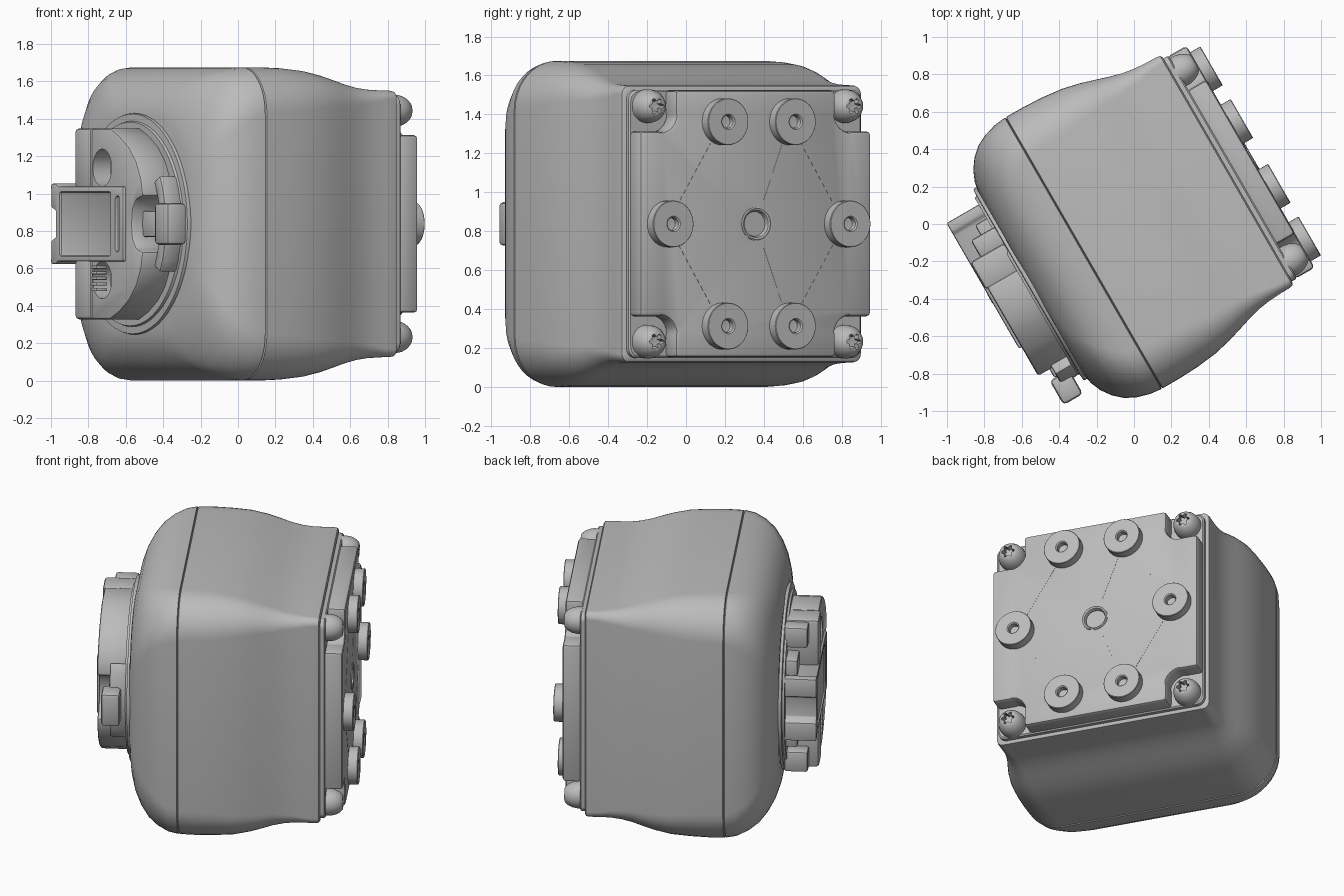
import bpy, bmesh, math
from mathutils import Matrix, Vector

if "Cube" in bpy.data.objects:
    bpy.data.objects.remove(bpy.data.objects["Cube"])

# Local frame: x runs along the housing axis, y across, z up
FRAME = Matrix.Translation((0, 0, 0.8375)) @ Matrix.Rotation(math.radians(30), 4, 'Z')

grey = bpy.data.materials.new("housing grey")
grey.use_nodes = True
grey.diffuse_color = (0.5, 0.5, 0.5, 1)
grey.node_tree.nodes["Principled BSDF"].inputs["Base Color"].default_value = (0.5, 0.5, 0.5, 1)


def finish(bm, name, bevel=0.0):
    bmesh.ops.recalc_face_normals(bm, faces=bm.faces)
    if bevel:
        sharp = [e for e in bm.edges if e.calc_face_angle(0) > 0.6]
        bmesh.ops.bevel(bm, geom=sharp, offset=bevel, segments=2, profile=0.5,
                        affect='EDGES', clamp_overlap=True)
    mesh = bpy.data.meshes.new(name)
    bm.to_mesh(mesh)
    bm.free()
    mesh.materials.append(grey)
    obj = bpy.data.objects.new(name, mesh)
    obj.matrix_world = FRAME
    bpy.context.collection.objects.link(obj)
    activate(obj)
    bpy.ops.object.shade_smooth_by_angle(angle=math.radians(32))
    return obj


def activate(obj):
    bpy.ops.object.select_all(action='DESELECT')
    obj.select_set(True)
    bpy.context.view_layer.objects.active = obj


def loft(name, rings):
    """Join rings of equal point count and cap both ends."""
    bm = bmesh.new()
    loops = [[bm.verts.new(p) for p in ring] for ring in rings]
    n = len(loops[0])
    for a, b in zip(loops, loops[1:]):
        for i in range(n):
            j = (i + 1) % n
            bm.faces.new((a[i], a[j], b[j], b[i]))
    bm.faces.new(loops[0])
    bm.faces.new(loops[-1])
    return finish(bm, name)


def rounded_square(x, half, radius, steps=10):
    pts = []
    for q in range(4):
        mid = math.radians(45 + 90 * q)
        cy = math.copysign(half - radius, math.cos(mid))
        cz = math.copysign(half - radius, math.sin(mid))
        for s in range(steps + 1):
            t = math.radians(90 * (q + s / steps))
            pts.append((x, cy + radius * math.cos(t), cz + radius * math.sin(t)))
    return pts


def lathe(name, profile, y=0, z=0, sides=40, star_after=99):
    """Turn (radius, x) pairs about the axis; later rings may be six-lobed."""
    rings = []
    for k, (r, x) in enumerate(profile):
        ring = []
        for i in range(sides):
            t = math.tau * i / sides
            rr = r * (1 + 0.25 * math.cos(6 * t)) if k >= star_after else r
            ring.append((x, y + rr * math.cos(t), z + rr * math.sin(t)))
        rings.append(ring)
    return loft(name, rings)


def prism(name, outline, x0, x1, bevel=0.012):
    bm = bmesh.new()
    a = [bm.verts.new((x0, y, z)) for y, z in outline]
    b = [bm.verts.new((x1, y, z)) for y, z in outline]
    bm.faces.new(a)
    bm.faces.new(b)
    for i in range(len(a)):
        j = (i + 1) % len(a)
        bm.faces.new((a[i], a[j], b[j], b[i]))
    return finish(bm, name, bevel)


def box(name, x0, x1, y0, y1, z0, z1, bevel=0.012):
    return prism(name, [(y0, z0), (y1, z0), (y1, z1), (y0, z1)], x0, x1, bevel)


def mirrored(half):
    return half + [(y, -z) for y, z in reversed(half) if abs(z) > 1e-6]


def cut(target, cutter):
    cutter.hide_render = True
    mod = target.modifiers.new("cut", 'BOOLEAN')
    mod.operation, mod.object, mod.solver = 'DIFFERENCE', cutter, 'EXACT'
    activate(target)
    bpy.ops.object.modifier_apply(modifier="cut")
    bpy.data.objects.remove(cutter)
    bpy.ops.object.shade_smooth_by_angle(angle=math.radians(32))


# Housing shells: (position, half size, corner radius), meeting at a seam
front = [(-.635, .57, .4), (-.625, .62, .4), (-.60, .68, .38), (-.56, .735, .35), (-.51, .78, .32),
         (-.45, .81, .29), (-.38, .83, .26), (-.315, .8375, .25), (-.31, .828, .24)]
rear = [(-.31, .828, .24), (-.305, .8375, .25), (-.2, .837, .24), (-.09, .832, .23), (.03, .818, .2),
        (.13, .795, .17), (.21, .77, .14), (.28, .748, .12), (.35, .729, .09), (.42, .718, .07),
        (.5, .713, .05), (.55, .712, .045), (.57, .708, .04), (.578, .695, .03)]
loft("front_shell", [rounded_square(*r) for r in front])
loft("rear_shell", [rounded_square(*r) for r in rear])

# Rear cover: thin flange, then a raised plate with notched corners
loft("cover_flange", [rounded_square(x, h, .05) for x, h in ((.57, .688), (.602, .688), (.61, .68))])
outline = []
for q in range(4):
    rot = Matrix.Rotation(math.radians(90 * q), 2)
    quarter = [(.685, .475), (.57, .475)]
    quarter += [(.57 - .1 * math.sin(t), .57 - .1 * math.cos(t)) for t in
                (math.radians(a) for a in range(10, 90, 10))]
    quarter += [(.475, .57), (.475, .685)]
    outline += [tuple(rot @ Vector(p)) for p in quarter]
plate = prism("cover_plate", outline, .6, .72, .02)
cut(plate, lathe("hole_cutter", [(.07, .63), (.07, .8)]))
lathe("centre_rim", [(.07, .70), (.086, .70), (.086, .724), (.08, .728), (.07, .724), (.064, .71),
                     (.064, .66), (.05, .64), (.05, .632)])

# Spacer pads with sockets, and score lines joining them
pads = [(.2, .525), (.525, 0), (.2, -.525), (-.2, -.525), (-.525, 0), (-.2, .525)]
for y, z in pads:
    lathe("spacer_pad", [(.12, .7), (.12, .778), (.117, .782), (.04, .782), (.033, .775),
                         (.033, .74), (.02, .738)], y, z)


def score_line(p, q):
    p, q = Vector(p), Vector(q)
    d = (q - p).normalized()
    p, q = p + d * .13, q - d * .13
    s = Vector((-d.y, d.x)) * .002
    prism("score_line", [tuple(v) for v in (p - s, q - s, q + s, p + s)], .715, .7215, 0)


for i, j in ((0, 1), (1, 2), (3, 4), (4, 5), (5, 3)):
    score_line(pads[i], pads[j])
for i in (0, 2):
    score_line((0, 0), pads[i])

# Corner screws with six-lobed sockets
for y in (-.585, .585):
    for z in (-.605, .605):
        lathe("corner_screw", [(.086, .6), (.086, .635), (.08, .665), (.066, .693), (.05, .71),
                               (.042, .714), (.036, .714), (.032, .68), (.01, .678)],
              y, z, 48, 6)

# Front mounting disc
lathe("mount_disc", [(.585, -.61), (.592, -.64), (.588, -.652), (.55, -.654), (.545, -.668), (.3, -.668)],
      sides=72)

# Bracket: curved body with a scalloped edge and two bolt holes
bracket = prism("bracket_body", mirrored([
    (.1, .51), (-.1, .51), (-.2, .47), (-.3, .41), (-.38, .33), (-.43, .24), (-.45, .15),
    (-.38, .13), (-.34, .08), (-.33, 0)]) , -.65, -.85, .015)
for z in (-.3, .3):
    cut(bracket, lathe("bolt_cutter", [(.1, -.9), (.1, -.72)], -.02, z))
    lathe("mount_bolt", [(.08, -.7), (.08, -.75), (.065, -.765), (.036, -.765), (.032, -.735),
                         (.01, -.733)], -.02, z, 48, 3)

# Raised blocks and side hooks above and below the centre
for side in (-1, 1):
    box("raised_block", -.65, -.862, .09, .26, side * .19, side * .51, .02)
    box("side_hook", -.65, -.8, .25, .36, side * .36, side * .5, .015)
    box("side_web", -.65, -.74, .25, .42, side * .15, side * .3)

# Centre block with notched end, recessed panel and slot
centre = prism("centre_block", mirrored([
    (-.27, .2), (.43, .2), (.45, .215), (.505, .215), (.505, .09), (.455, .07), (.455, 0)]),
    -.65, -.866, .01)
cut(centre, box("panel_cutter", -.9, -.85, -.14, .41, -.175, .175, .02))
cut(centre, box("slot_cutter", -.9, -.835, -.235, -.185, -.15, .15, .02))

# Spring beside the lower bolt
for k in range(5):
    box("spring_coil", -.8, -.868, .01, .07, -.36 + k * .03, -.342 + k * .03, .006)

# Release clip: curved strip and thumb tab
arc = [math.radians(a) for a in range(-28, 29, 7)]
strip = [(-.55 * math.cos(t), .55 * math.sin(t)) for t in arc]
strip += [(-.48 * math.cos(t), .48 * math.sin(t)) for t in reversed(arc)]
prism("clip_strip", strip, -.66, -.765)
box("thumb_tab", -.69, -.81, -.65, -.5, -.112, .112, .022)
box("clip_arm", -.66, -.78, -.5, -.3, -.07, .07)
